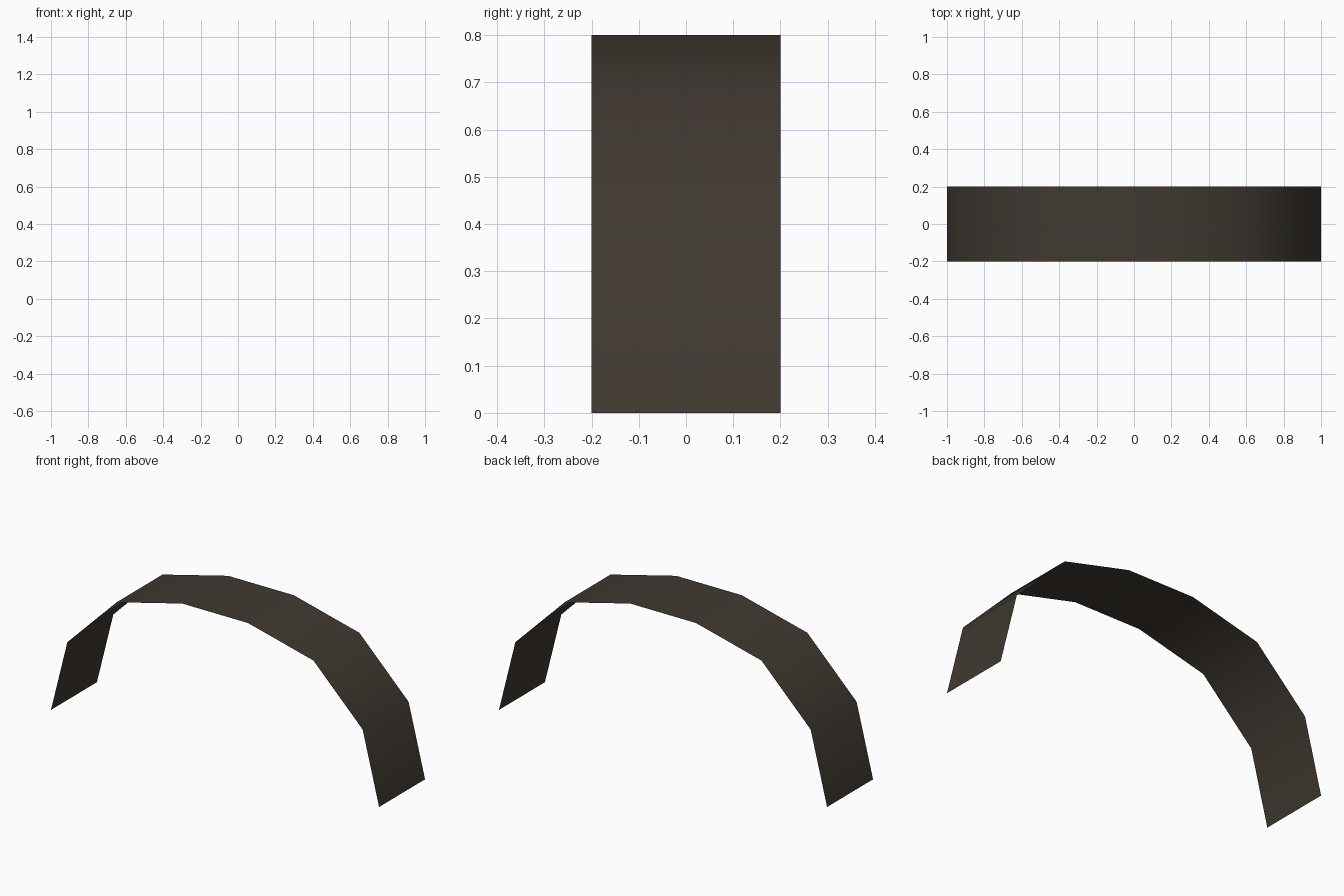
import bpy, bmesh

if "Cube" in bpy.data.objects:
    bpy.data.objects.remove(bpy.data.objects["Cube"])

# One flat dark brown colour
mat = bpy.data.materials.new("dark brown")
mat.diffuse_color = (0.052, 0.041, 0.031, 1)
mat.use_nodes = True
mat.node_tree.nodes["Principled BSDF"].inputs["Base Color"].default_value = mat.diffuse_color

# Half profile of the arch (x, z), mirrored to the other side
half = [(1.0, 0.0), (0.9, 0.4), (0.6, 0.7), (0.2, 0.8)]
profile = half + [(-x, z) for x, z in reversed(half)]

# Thin curved band swept across the depth, normals outward
bm = bmesh.new()
rows = [[bm.verts.new((x, y, z)) for y in (-0.2, 0.2)] for x, z in profile]
for a, b in zip(rows, rows[1:]):
    face = bm.faces.new((a[0], a[1], b[1], b[0]))
    face.smooth = True
mesh = bpy.data.meshes.new("arched_band")
bm.to_mesh(mesh)
bm.free()
mesh.materials.append(mat)
band = bpy.data.objects.new("arched_band", mesh)
bpy.context.collection.objects.link(band)
